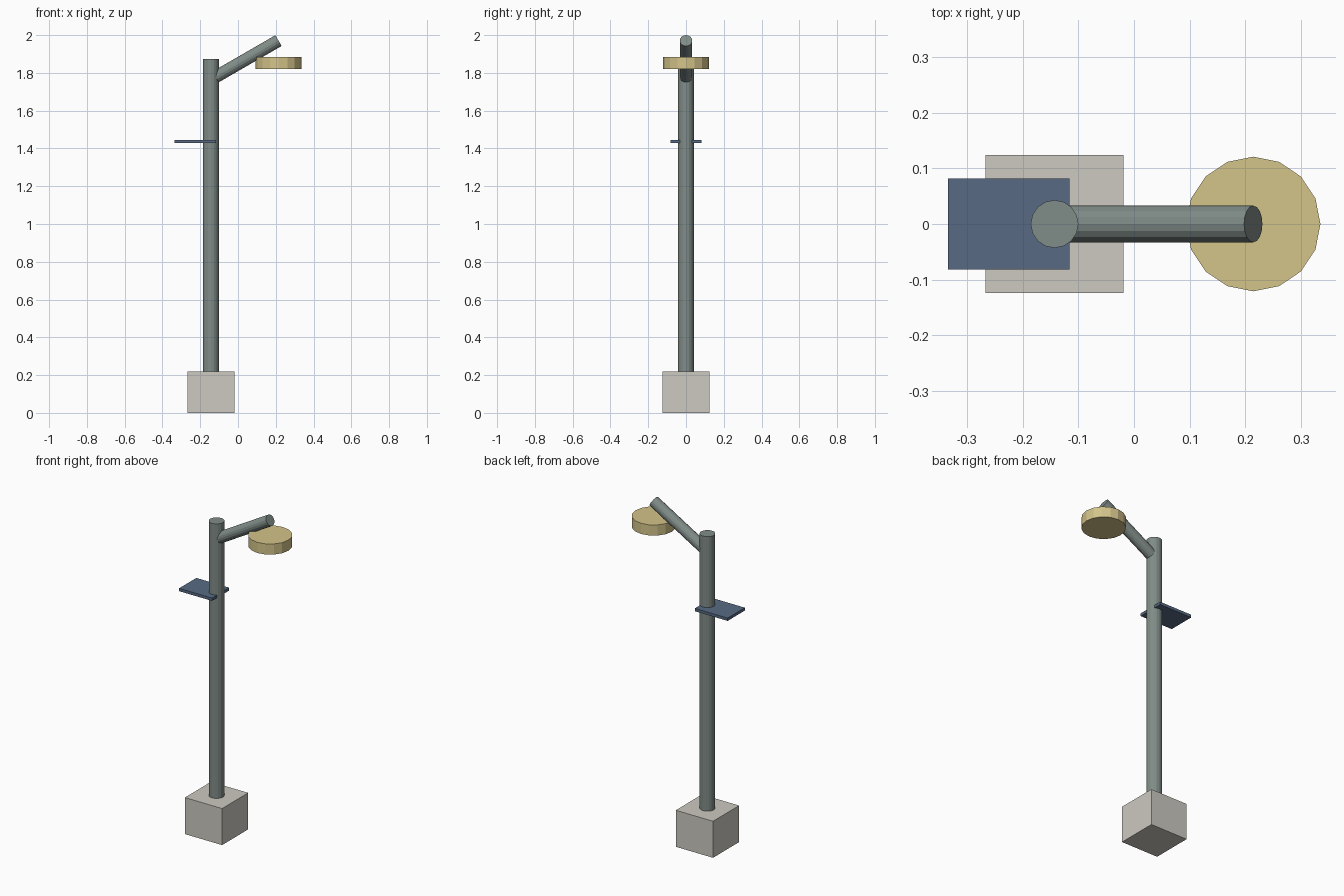
import bpy
from math import radians, cos, sin

if "Cube" in bpy.data.objects:
    bpy.data.objects.remove(bpy.data.objects["Cube"])

POLE_X, TILT = -0.143, radians(30)


def material(name, rgb):
    """Flat colour given as sRGB 0-255, stored as linear."""
    def lin(c):
        c /= 255
        return c / 12.92 if c <= 0.04045 else ((c + 0.055) / 1.055) ** 2.4
    m = bpy.data.materials.new(name)
    m.diffuse_color = (*[lin(c) for c in rgb], 1)
    m.use_nodes = True
    m.node_tree.nodes["Principled BSDF"].inputs["Base Color"].default_value = m.diffuse_color
    return m


def finish(name, mat):
    ob = bpy.context.object
    ob.name = name
    ob.data.materials.append(mat)
    return ob


def box(name, mat, centre, size):
    bpy.ops.mesh.primitive_cube_add(size=1, location=centre)
    ob = finish(name, mat)
    ob.scale = size
    bpy.ops.object.transform_apply(location=False, rotation=False, scale=True)
    return ob


def cylinder(name, mat, centre, radius, depth, tilt=0):
    bpy.ops.mesh.primitive_cylinder_add(vertices=16, radius=radius, depth=depth,
                                        location=centre, rotation=(0, tilt, 0))
    return finish(name, mat)


concrete = material("concrete", (205, 201, 193))
metal = material("grey green metal", (128, 140, 135))
lamp_yellow = material("lamp yellow", (212, 196, 138))
panel_blue = material("panel blue", (88, 106, 133))

# Concrete foot and upright pole
box("base", concrete, (POLE_X, 0, 0.11), (0.248, 0.248, 0.22))
cylinder("pole", metal, (POLE_X, 0, (0.22 + 1.873) / 2), 0.043, 1.653)

# Arm rising at 30 degrees from the pole axis
length = 0.413
end_x, end_z = 0.2145, 1.971
cylinder("arm", metal,
         (end_x - cos(TILT) * length / 2, 0, end_z - sin(TILT) * length / 2),
         0.033, length, radians(90) - TILT)

# Round lamp head under the arm tip
cylinder("lamp_head", lamp_yellow, (end_x, 0, 1.852), 0.121, 0.064)

# Flat panel on the back of the pole
box("solar_panel", panel_blue, (-0.2255, 0, 1.437), (0.219, 0.164, 0.017))
